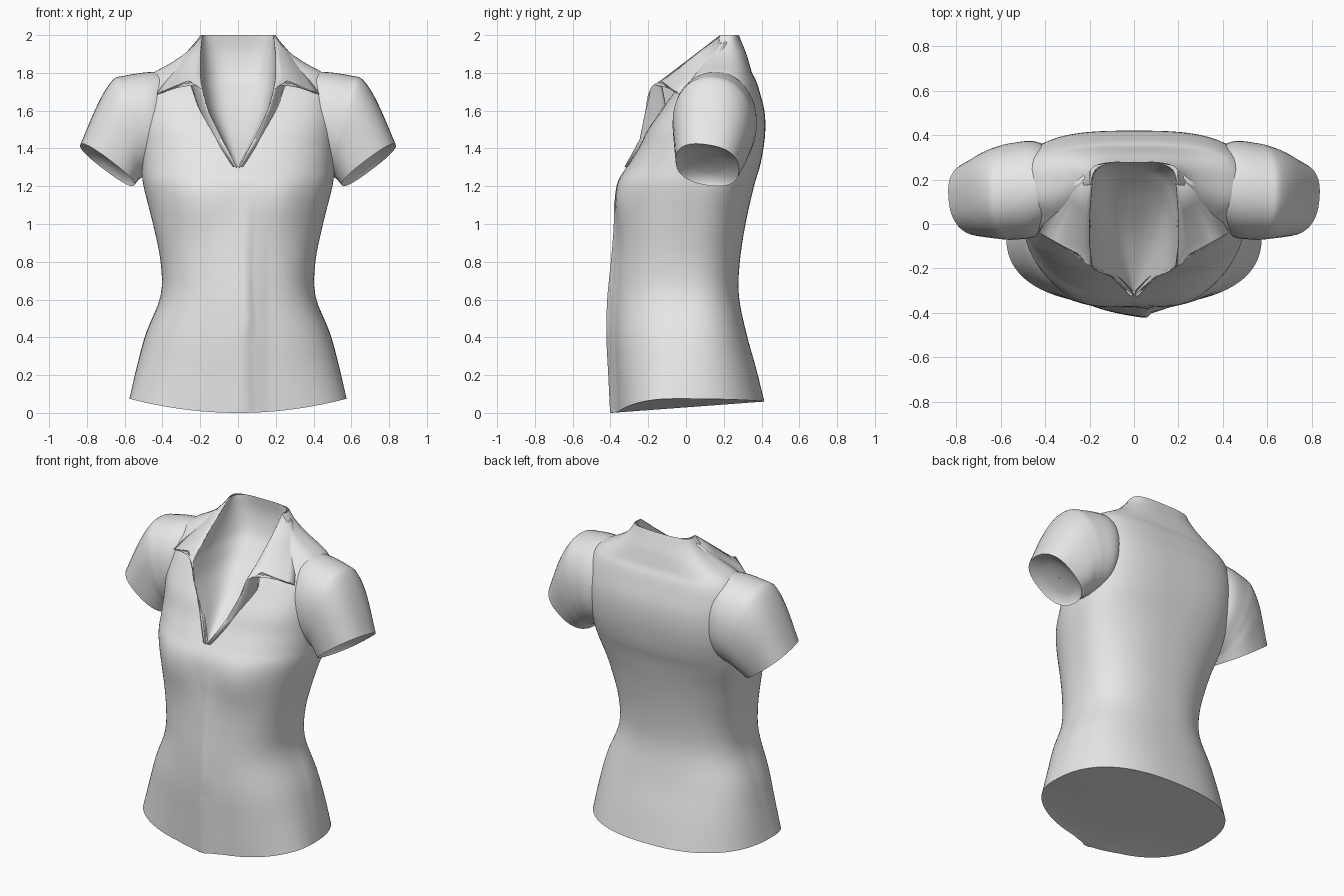
import bpy, bmesh, math
from mathutils import Vector

if "Cube" in bpy.data.objects:
    bpy.data.objects.remove(bpy.data.objects["Cube"])

cloth = bpy.data.materials.new("light_grey_cloth")
cloth.diffuse_color = (0.8, 0.8, 0.8, 1)
cloth.use_nodes = True
cloth.node_tree.nodes["Principled BSDF"].inputs["Base Color"].default_value = cloth.diffuse_color


def spline(rows, steps):
    """Catmull-Rom interpolation through rows of numbers."""
    out = []
    for i in range(len(rows) - 1):
        p0, p1, p2 = rows[max(i - 1, 0)], rows[i], rows[i + 1]
        p3 = rows[min(i + 2, len(rows) - 1)]
        for s in range(steps):
            t = s / steps
            out.append([0.5 * (2 * b + (c - a) * t + (2 * a - 5 * b + 4 * c - d) * t * t
                        + (3 * b - a - 3 * c + d) * t ** 3)
                        for a, b, c, d in zip(p0, p1, p2, p3)])
    return out + [list(rows[-1])]


def power(v, p):
    return math.copysign(abs(v) ** p, v)


def flipped(grid):
    return [[(-x, y, z) for x, y, z in row] for row in grid]


def make(name, grids, sign=1, angle=40, thick=0):
    """Skin grids of points into one smooth object; sign -1 faces inwards."""
    bm = bmesh.new()
    for grid in grids:
        vs = [[bm.verts.new(p) for p in row] for row in grid]
        for r0, r1 in zip(vs, vs[1:]):
            for j in range(len(r0) - 1):
                bm.faces.new((r0[j], r0[j + 1], r1[j + 1], r1[j]))
    bmesh.ops.remove_doubles(bm, verts=bm.verts, dist=0.0008)
    bmesh.ops.dissolve_degenerate(bm, edges=bm.edges, dist=0.0001)
    bmesh.ops.recalc_face_normals(bm, faces=bm.faces)
    mid = sum((v.co for v in bm.verts), Vector()) / len(bm.verts)
    out = sum(f.calc_area() * f.normal.dot(f.calc_center_median() - mid) for f in bm.faces)
    if out * sign < 0:
        bmesh.ops.reverse_faces(bm, faces=bm.faces)
    me = bpy.data.meshes.new(name)
    bm.to_mesh(me)
    bm.free()
    me.materials.append(cloth)
    ob = bpy.data.objects.new(name, me)
    bpy.context.collection.objects.link(ob)
    if thick:
        mod = ob.modifiers.new("thickness", 'SOLIDIFY')
        mod.thickness = thick
    bpy.ops.object.select_all(action='DESELECT')
    ob.select_set(True)
    bpy.context.view_layer.objects.active = ob
    bpy.ops.object.shade_smooth_by_angle(angle=math.radians(angle))


def placket(x, z):
    """Height of the button placket: a slow rise, then a step right of centre."""
    d = .038 if z < .6 else max(0, .038 - .033 * (z - .6) / .7)
    if x < .045:
        return d * max(0, min(1, (x + .19) / .235))
    return d * (max(0, .6 - (x - .06) * 6) if x > .06 else 1)


# Torso: height, half width, half neck opening, front y, widest y, back y
profile = spline([
    (0.00, .575, 0, -.365, -.05, .415), (0.20, .535, 0, -.375, -.02, .37),
    (0.40, .487, 0, -.385, 0, .32), (0.62, .41, 0, -.38, 0, .28),
    (0.80, .41, 0, -.37, 0, .285), (1.00, .45, 0, -.36, .03, .315),
    (1.20, .50, 0, -.355, .08, .36), (1.30, .51, 0, -.31, .10, .39),
    (1.40, .515, .055, -.25, .12, .41), (1.50, .52, .115, -.20, .14, .42),
    (1.60, .52, .16, -.13, .15, .415), (1.70, .51, .19, -.06, .16, .39),
    (1.76, .485, .195, .00, .17, .37), (1.80, .45, .20, .04, .17, .35),
    (1.85, .36, .20, .08, .18, .335), (1.90, .285, .20, .12, .19, .32),
    (1.95, .235, .195, .15, .20, .30), (2.00, .20, .19, .18, .22, .28)], 4)
COLS = 80


def torso_half(side):
    grid = []
    for z, w, v, yf, yc, yb in profile:
        v = max(v, 0) if z > 1.3 else 0
        # the shoulder blades make the upper back flatter
        pb = .82 - .14 * max(0, min(1, (z - 1.1) / .3))
        row = []
        for j in range(COLS + 1):
            a = math.pi * j / COLS
            front = math.cos(a) > 0
            p = .82 if front else pb
            s = power(math.sin(a), p) if j < COLS else 0
            c = power(math.cos(a), p)
            if front:      # front half, with the bust and placket
                x, y = v + (w - v) * s, yc - (yc - yf) * c
                y -= .03 * math.exp(-((x - .24) ** 2 + (z - 1.12) ** 2) / .025) * c
                if z <= 1.3:
                    y -= placket(x * side, z)
                hem = .075 * (x / .575) ** 2
            else:
                x, y = w * s, yc - (yb - yc) * c
                hem = .06 + .015 * (x / .575) ** 2
            row.append((x * side, y, z + hem * max(0, 1 - z / .6)))
        grid.append(row)
    return grid


# Body with an underside, slightly saddle shaped between the raised side hems
grids = []
for side in (1, -1):
    torso = torso_half(side)
    hem_row = torso[0]
    y0, y1 = hem_row[0][1], hem_row[-1][1]
    centre = [(0, p[1], .06 * max(0, p[1] - y0) / (y1 - y0)) for p in hem_row]
    half = [tuple((a + b) / 2 for a, b in zip(p, q)) for p, q in zip(hem_row, centre)]
    grids += [torso, [hem_row, half, centre]]
make("shirt_body", grids, angle=50)

# Sleeves: top x, top z, bottom x, bottom z, front y, back y, squareness
rings = spline([
    (.33, 1.80, .36, 1.34, .02, .32, 1), (.46, 1.805, .42, 1.29, -.055, .372, .95),
    (.60, 1.785, .48, 1.26, -.07, .365, .92), (.665, 1.76, .51, 1.245, -.07, .353, .9),
    (.74, 1.64, .525, 1.235, -.065, .33, .85), (.835, 1.42, .55, 1.205, -.055, .28, .82)], 5)
cuff = len(rings) - 1
# shallow dish closing the sleeve
rings += [[.80, 1.415, .545, 1.225, -.035, .26, .88], [.735, 1.395, .575, 1.275, .02, .20, .95],
          [.66, 1.34, .655, 1.335, .108, .112, 1]]
sleeve = []
for i, (tx, tz, bx, bz, yf, yb, p) in enumerate(rings):
    row = []
    for k in range(41):
        a = 2 * math.pi * (k % 40) / 40
        c, s = power(math.cos(a), p), power(math.sin(a), p)
        # front of the cuff sits higher
        lift = .025 * s * (i / cuff if i <= cuff else (len(rings) - 1 - i) / 3)
        row.append(((tx + bx) / 2 + (tx - bx) / 2 * c - lift * .6,
                    (yf + yb) / 2 - (yb - yf) / 2 * s,
                    (tz + bz) / 2 + (tz - bz) / 2 * c + lift))
    sleeve.append(row)
make("sleeve_right", [sleeve], angle=50)
make("sleeve_left", [flipped(sleeve)], angle=50)

# Collar and lapels: inner (neck) edge and outer edge, top to bottom
inner = [(.19, .18, 2.0), (.20, .05, 1.90), (.20, -.10, 1.785), (.19, -.19, 1.71),
         (.16, -.215, 1.60), (.085, -.245, 1.45), (.005, -.32, 1.30)]
outer = [(.20, .24, 1.99), (.325, .14, 1.85), (.43, -.04, 1.69), (.26, -.13, 1.755),
         (.215, -.11, 1.63), (.14, -.19, 1.45), (.03, -.305, 1.30)]
collar = []
for p, q in zip(inner, outer):
    row = []
    for k in range(7):
        t = k / 6
        bulge = .012 * math.sin(math.pi * t)
        row.append((p[0] + (q[0] - p[0]) * t, p[1] + (q[1] - p[1]) * t - bulge,
                    p[2] + (q[2] - p[2]) * t + bulge * .4))
    collar.append(row)
make("collar_right", [collar], angle=50, thick=.006)
make("collar_left", [flipped(collar)], angle=50, thick=.006)

# Inside of the neck: U-shaped wall running down to the point of the V
backs = [.278, .285, .26, .21, .11, -.06, -.30]
lining = []
for x, y, z, yb in spline([(*p, b) for p, b in zip(inner, backs)], 4):
    row = []
    for k in range(25):
        a = math.pi * k / 24
        row.append((x * power(math.cos(a), .6), y + (yb - y) * abs(math.sin(a)) ** .6, z))
    lining.append(row)
make("neck_lining", [lining], sign=-1, angle=60)
